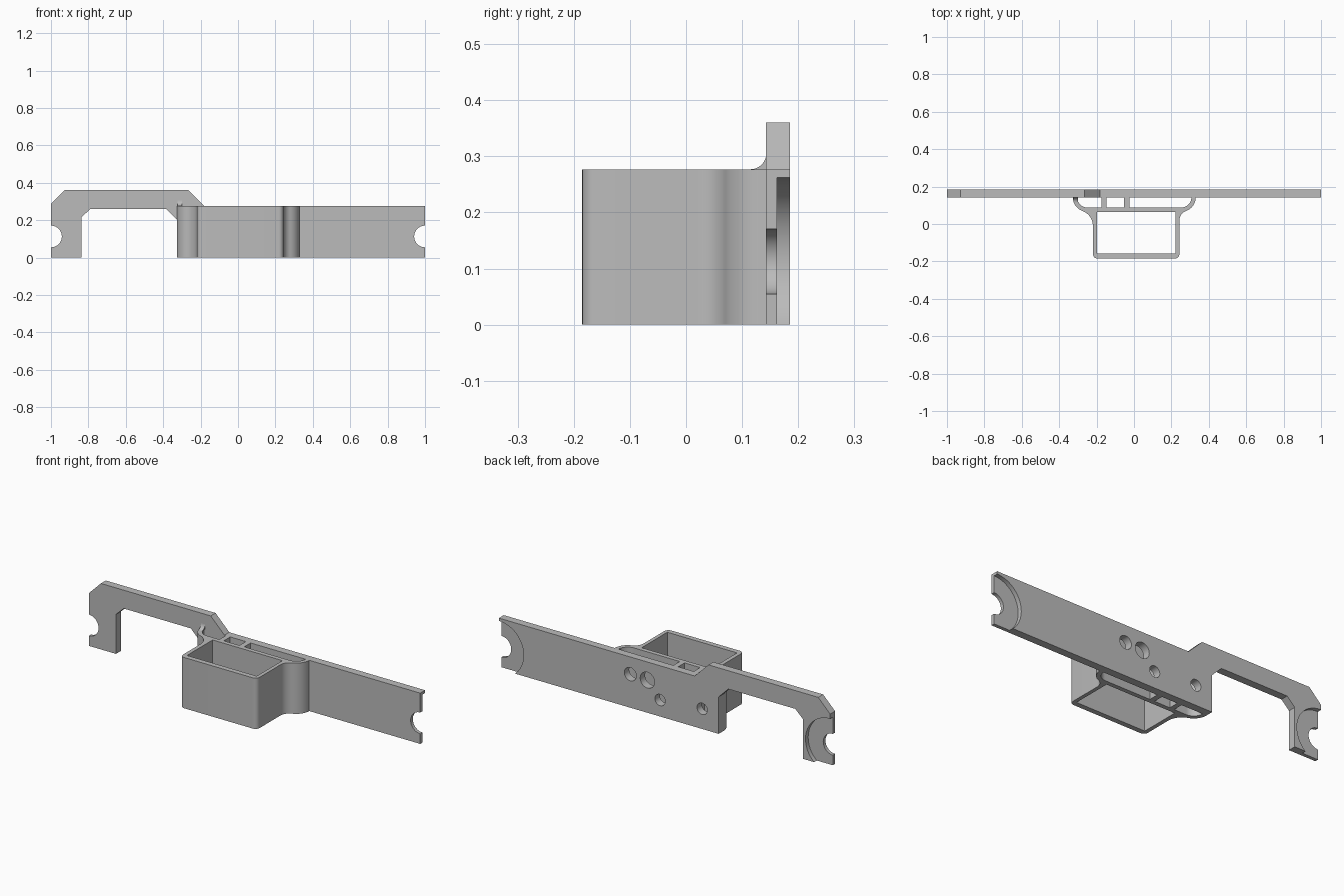
import bpy, bmesh
from math import sin, cos, radians
from mathutils import Vector

if "Cube" in bpy.data.objects:
    bpy.data.objects.remove(bpy.data.objects["Cube"])

grey = bpy.data.materials.new("plain_grey")
grey.use_nodes = True
tone = (0.5, 0.5, 0.5, 1)
grey.diffuse_color = tone
grey.node_tree.nodes["Principled BSDF"].inputs["Base Color"].default_value = tone


def prism(name, pts, axis, lo, hi):
    """Extrude a 2D outline along an axis: x uses (y, z), y uses (x, z), z uses (x, y)."""
    def place(p):
        a, b = p
        return {"x": (lo, a, b), "y": (a, lo, b), "z": (a, b, lo)}[axis]
    bm = bmesh.new()
    face = bm.faces.new([bm.verts.new(place(p)) for p in pts])
    out = bmesh.ops.extrude_face_region(bm, geom=[face])
    shift = Vector([(hi - lo) * (axis == k) for k in "xyz"])
    bmesh.ops.translate(bm, vec=shift, verts=[v for v in out["geom"] if isinstance(v, bmesh.types.BMVert)])
    bmesh.ops.recalc_face_normals(bm, faces=bm.faces[:])
    mesh = bpy.data.meshes.new(name)
    bm.to_mesh(mesh)
    bm.free()
    mesh.materials.append(grey)
    ob = bpy.data.objects.new(name, mesh)
    bpy.context.collection.objects.link(ob)
    return ob


def arc(cx, cy, r, a0, a1, n=12):
    angles = [radians(a0 + (a1 - a0) * i / n) for i in range(n + 1)]
    return [(cx + r * cos(a), cy + r * sin(a)) for a in angles]


def disc(x, z, r, n=48):
    return arc(x, z, r, 0, 360, n)[:-1]


def carve(ob, cutters):
    """Subtract the cutters one by one, then discard them."""
    bpy.context.view_layer.objects.active = ob
    for c in cutters:
        m = ob.modifiers.new("cut", "BOOLEAN")
        m.operation, m.solver, m.object = "DIFFERENCE", "EXACT", c
        bpy.ops.object.modifier_apply(modifier=m.name)
        bpy.data.objects.remove(c)


def smooth(ob):
    bpy.ops.object.select_all(action="DESELECT")
    ob.select_set(True)
    bpy.context.view_layer.objects.active = ob
    bpy.ops.object.shade_smooth_by_angle(angle=radians(30))


FRONT, BACK, TOP = 0.143, 0.185, 0.277

# Back plate with the raised arm on its right side
plate = prism("back_plate", [
    (-1, 0), (-0.837, 0), (-0.837, 0.215), (-0.79, 0.26), (-0.385, 0.26), (-0.327, 0.202),
    (-0.327, 0), (1, 0), (1, TOP), (-0.182, TOP), (-0.265, 0.36), (-0.928, 0.36), (-1, 0.288)],
    "y", FRONT, BACK)

# Notches and round recesses at both ends, and the screw holes
cuts = []
for side in (-1, 1):
    cuts.append(prism("recess_cutter", disc(side, 0.113, 0.149), "y", 0.162, 0.3))
    cuts.append(prism("notch_cutter", disc(side, 0.113, 0.058), "y", 0.1, 0.3))
for x, z, r in [(0.207, 0.183, 0.036), (0.104, 0.178, 0.043), (0.027, 0.09, 0.031), (-0.227, 0.11, 0.031)]:
    cuts.append(prism("hole_cutter", disc(x, z, r), "y", 0.1, 0.3))
carve(plate, cuts)
smooth(plate)

# Holder outline: rounded box whose sides flare out to meet the plate
R_OUT, R_IN, TURN = 0.078, 0.055, 70


def flare(edge, wall):
    """Points from the plate down to the box side, for positive x."""
    c = edge - R_OUT
    k = cos(radians(TURN))
    r = (c + R_OUT * k - wall) / (1 - k)
    cx = c + (R_OUT + r) * k
    cy = FRONT - (R_OUT + r) * sin(radians(TURN))
    return arc(c, FRONT, R_OUT, 0, -TURN) + arc(cx, cy, r, 180 - TURN, 180)[1:]


LEFT, RIGHT, LOW, CORNER = 0.243, 0.220, -0.185, 0.025
left_half = flare(0.33, LEFT) + arc(LEFT - CORNER, LOW + CORNER, CORNER, 0, -90, 6)
right_half = flare(0.327, RIGHT) + arc(RIGHT - CORNER, LOW + CORNER, CORNER, 0, -90, 6)
outline = left_half + [(-x, y) for x, y in reversed(right_half)]
holder = prism("holder", outline, "z", 0, TOP)

# Open pocket, and three slots behind it separated by two ribs
c_left, c_right, back = 0.33 - R_OUT, 0.327 - R_OUT, FRONT - R_IN
slots = [
    [(-0.198, -0.157), (0.223, -0.157), (0.223, 0.064), (-0.198, 0.064)],
    [(-0.147, back), (-0.053, back), (-0.053, 0.2), (-0.147, 0.2)],
    [(-0.024, 0.2), (-0.024, back)] + arc(c_left, FRONT, R_IN, -90, 0) + [(c_left + R_IN, 0.2)],
    [(-0.174, 0.2), (-0.174, back)] + arc(-c_right, FRONT, R_IN, -90, -180) + [(-c_right - R_IN, 0.2)],
]
carve(holder, [prism("slot_cutter", s, "z", -0.1, 0.4) for s in slots])
smooth(holder)

# Small fillet between the holder's right wall and the raised arm
fillet = prism("arm_fillet", [(FRONT, TOP)] + arc(0.115, TOP + 0.028, 0.028, 0, -90, 8), "x", -0.323, -0.299)
smooth(fillet)
